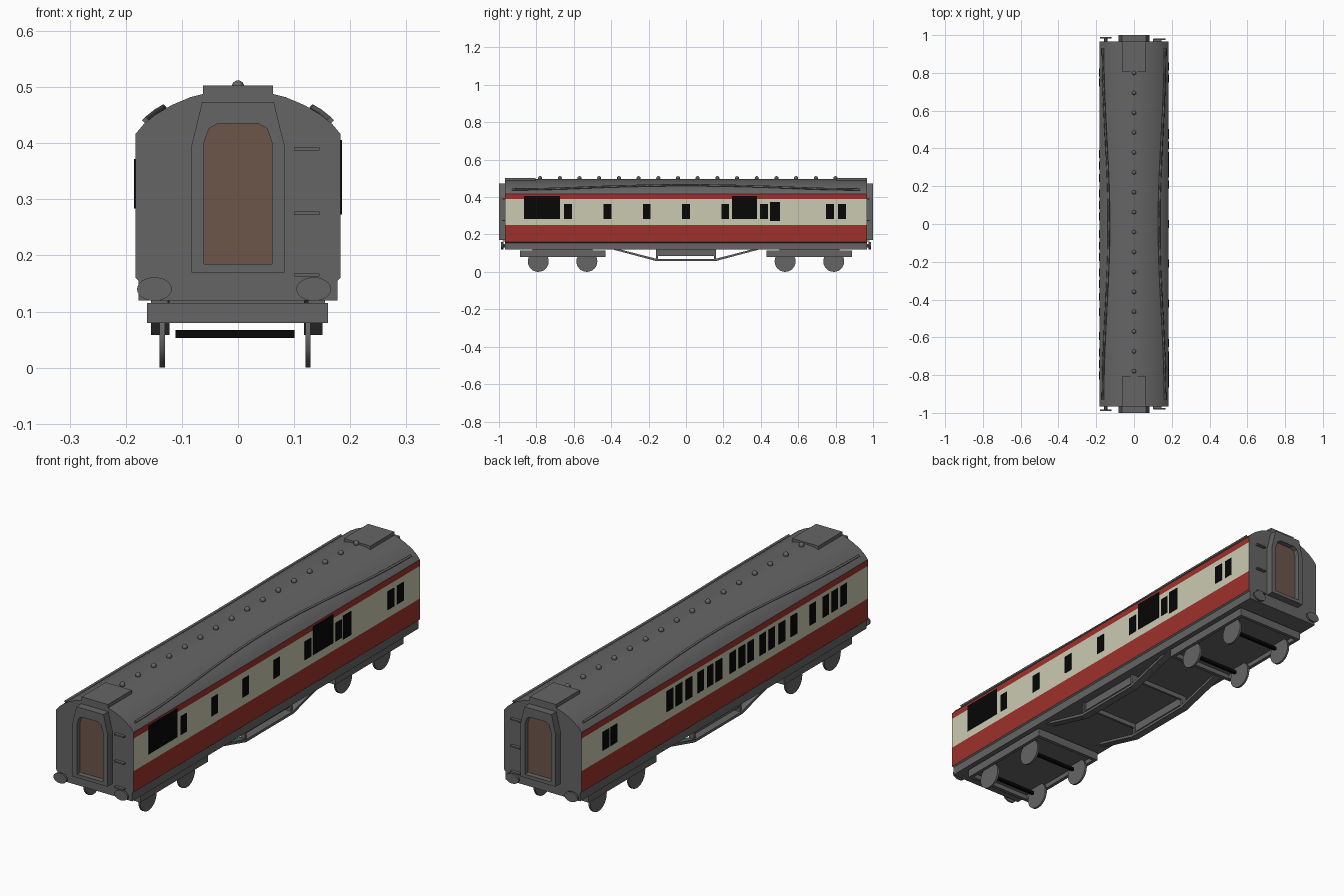
import bpy, bmesh, math

cube = bpy.data.objects.get("Cube")
if cube:
    bpy.data.objects.remove(cube, do_unlink=True)


def material(name, rgb):
    m = bpy.data.materials.new(name)
    m.use_nodes = True
    m.diffuse_color = (*rgb, 1)
    m.node_tree.nodes["Principled BSDF"].inputs["Base Color"].default_value = (*rgb, 1)
    return m


GREY = material("grey", (.13, .13, .13))
RED = material("red", (.34, .031, .024))
CREAM = material("cream", (.6, .59, .44))
BLACK = material("black", (.002, .002, .002))
BROWN = material("door brown", (.15, .093, .07))


def finish(name, bm, *mats):
    bmesh.ops.recalc_face_normals(bm, faces=bm.faces)
    mesh = bpy.data.meshes.new(name)
    bm.to_mesh(mesh)
    bm.free()
    for m in mats:
        mesh.materials.append(m)
    ob = bpy.data.objects.new(name, mesh)
    bpy.context.collection.objects.link(ob)
    return ob


def smooth(ob, angle=30):
    bpy.ops.object.select_all(action='DESELECT')
    ob.select_set(True)
    bpy.context.view_layer.objects.active = ob
    bpy.ops.object.shade_smooth_by_angle(angle=math.radians(angle))


def add_box(bm, x, y, z):
    """Add a box given (min, max) pairs."""
    vs = bmesh.ops.create_cube(bm, size=1)["verts"]
    for v in vs:
        for i, (lo, hi) in enumerate((x, y, z)):
            v.co[i] = (lo + hi) / 2 + v.co[i] * (hi - lo)


def box(name, x, y, z, mat=GREY):
    bm = bmesh.new()
    add_box(bm, x, y, z)
    return finish(name, bm, mat)


def prism(bm, pts, axis, lo, hi):
    """Extrude a closed outline along x or y."""
    def place(p, d):
        return (d, p[0], p[1]) if axis == "x" else (p[0], d, p[1])
    a, b = ([bm.verts.new(place(p, d)) for p in pts] for d in (lo, hi))
    bm.faces.new(a)
    bm.faces.new(b)
    for i in range(len(pts)):
        j = (i + 1) % len(pts)
        bm.faces.new((a[i], a[j], b[j], b[i]))


def mirrored(half):
    return half + [(-x, z) for x, z in reversed(half)]


def cylinder(name, radius, depth, loc, axis, mat=GREY, segments=24, squash=1):
    bm = bmesh.new()
    bmesh.ops.create_cone(bm, cap_ends=True, segments=segments,
                          radius1=radius, radius2=radius, depth=depth)
    for v in bm.verts:
        a, b, c = v.co
        v.co = (c, a, b) if axis == "x" else (a, c, b * squash)
        v.co += type(v.co)(loc)
    ob = finish(name, bm, mat)
    smooth(ob)
    return ob


# Coach body: one profile with paint bands chosen by height
WALL, END = .183, .967
ROOF = [(WALL, .416), (.168, .434), (.147, .451), (.118, .468),
        (.085, .482), (.045, .492), (.012, .496)]
half = [(.177, .12), (.177, .155), (WALL, .16), (WALL, .25), (WALL, .389)] + ROOF
bm = bmesh.new()
prism(bm, mirrored(half), "y", -END, END)
for f in bm.faces:
    c = f.calc_center_median()
    if abs(c.y) < .5 and .157 < c.z < .416 and abs(c.x) > .18:
        f.material_index = 2 if .25 < c.z < .389 else 1
smooth(finish("coach_body", bm, GREY, RED, CREAM), 35)


def roof_z(x):
    for (xa, za), (xb, zb) in zip(ROOF, ROOF[1:]):
        if xb <= x <= xa:
            return zb + (za - zb) * (x - xb) / (xa - xb)
    return ROOF[-1][1]


# Windows: (centre y, width, bottom, top), small ones share one size
LOW, HIGH = .284, .363
right_windows = [(y, .042, LOW, HIGH) for y in
                 (-.63, -.42, -.21, 0, .21, .417, .77, .834)]
right_windows += [(-.77, .192, LOW, .406), (.313, .134, LOW, .406), (.476, .054, .273, .374)]
left_windows = [(y, .042, LOW, HIGH) for y in (.803, .749)]
left_windows += [(y, .042, LOW, .372) for y in
                 (.371, .31, .243, .162, .1, .04, -.054, -.115, -.175, -.256,
                  -.317, -.385, -.466, -.594, -.68, -.742, -.803)]
for side, name, panes in ((1, "left_side_windows", right_windows),
                          (-1, "right_side_windows", left_windows)):
    bm = bmesh.new()
    for y, w, lo, hi in panes:
        xs = sorted((side * (WALL - .004), side * (WALL + .002)))
        add_box(bm, xs, (y - w / 2, y + w / 2), (lo, hi))
    finish(name, bm, BLACK)

# Curved rain strips along the roof
for side, name in ((1, "left_rain_strip"), (-1, "right_rain_strip")):
    curve = bpy.data.curves.new(name, 'CURVE')
    curve.dimensions = '3D'
    curve.bevel_depth = .006
    curve.bevel_resolution = 0
    curve.use_fill_caps = True
    spline = curve.splines.new('POLY')
    steps = 24
    spline.points.add(steps)
    for i, p in enumerate(spline.points):
        y = -.93 + 1.86 * i / steps
        x = .147 - .016 * math.cos(math.pi * y / .93)
        p.co = (side * (x + .002), y, roof_z(x) + .003, 1)
    curve.materials.append(GREY)
    bpy.context.collection.objects.link(bpy.data.objects.new(name, curve))

# Roof vents
for i in range(16):
    bm = bmesh.new()
    bmesh.ops.create_uvsphere(bm, u_segments=12, v_segments=8, radius=.011)
    for v in bm.verts:
        v.co.y += -.78 + .1053 * i
        v.co.z += .501
    smooth(finish(f"roof_vent_{i + 1}", bm, GREY), 60)

# Both ends: gangway, door, roof plate, buffers, rungs
outer = mirrored([(.083, .17), (.083, .395), (.064, .473), (.03, .473)])
inner = mirrored([(.061, .185), (.061, .4), (.052, .426), (.036, .435)])
for s, end in ((-1, "front"), (1, "back")):
    bm = bmesh.new()
    loops = [[bm.verts.new((x, s * y, z)) for x, z in pts]
             for pts, y in ((outer, END - .005), (outer, 1), (inner, 1), (inner, END - .005))]
    n = len(outer)
    for k in range(4):
        a, b = loops[k], loops[(k + 1) % 4]
        for i in range(n):
            j = (i + 1) % n
            bm.faces.new((a[i], a[j], b[j], b[i]))
    finish(end + "_gangway_frame", bm, GREY)
    bm = bmesh.new()
    prism(bm, inner, "y", s * (END - .005), s * .978)
    finish(end + "_gangway_door", bm, BROWN)
    box(end + "_roof_plate", (-.062, .062), sorted((s * .805, s * END)), (.47, .503))
    for x, tip, side in ((-.149, .99, "right"), (.135, .983, "left")):
        cylinder(f"{end}_{side}_buffer", .031, .008, (x, s * (tip - .004), .14), "y", squash=.68)
        cylinder(f"{end}_{side}_buffer_shaft", .009, .03, (x, s * (tip - .02), .14), "y", segments=12)
    for i, z in enumerate((.165, .275, .39)):
        box(f"{end}_step_rung_{i + 1}", (.1, .145), sorted((s * .96, s * .98)), (z - .003, z + .003))

# Bogies: shallow open-bottomed frames with wheels and axles
SHIFT = -.005
for s, end in ((-1, "front"), (1, "back")):
    near, far = .43, .888
    ys = sorted((s * near, s * far))
    bm = bmesh.new()
    add_box(bm, (-.162, .16), ys, (.1, .115))
    for x in (-.162, .145):
        add_box(bm, (x, x + .015), ys, (.08, .102))
    for y in (near, far - .015):
        add_box(bm, (-.162, .16), sorted((s * y, s * (y + .015))), (.08, .102))
    for x in (-.155, .125):
        add_box(bm, (x, x + .03), sorted((s * .5, s * .82)), (.112, .122))
    finish(end + "_bogie_frame", bm, GREY)
    for k, y in enumerate((.53, .79)):
        for x, side in ((-.13, "right"), (.13, "left")):
            cylinder(f"{end}_{side}_wheel_{k + 1}", .056, .009, (x + SHIFT, s * y, .056), "x")
        box(f"{end}_axle_{k + 1}", (-.106 + SHIFT, .106 + SHIFT),
            (s * y - .006, s * y + .006), (.053, .067), BLACK)

# Underframe trusses with posts, centre beams and cross members
truss = [(-.4, .122), (-.16, .058), (.16, .058), (.4, .122),
         (.36, .122), (.155, .069), (-.155, .069), (-.36, .122)]
for x, side in ((-.155, "right"), (.118, "left")):
    bm = bmesh.new()
    prism(bm, truss, "x", x, x + .033)
    for y in (-.16, .15):
        add_box(bm, (x + .005, x + .028), (y, y + .01), (.06, .122))
    add_box(bm, (x + .01, x + .02), (-.15, .15), (.085, .122))
    finish(side + "_truss", bm, GREY)
for i, y in enumerate((-.16, .15)):
    box(f"cross_member_{i + 1}", (-.14, .14), (y, y + .01), (.1, .122))
